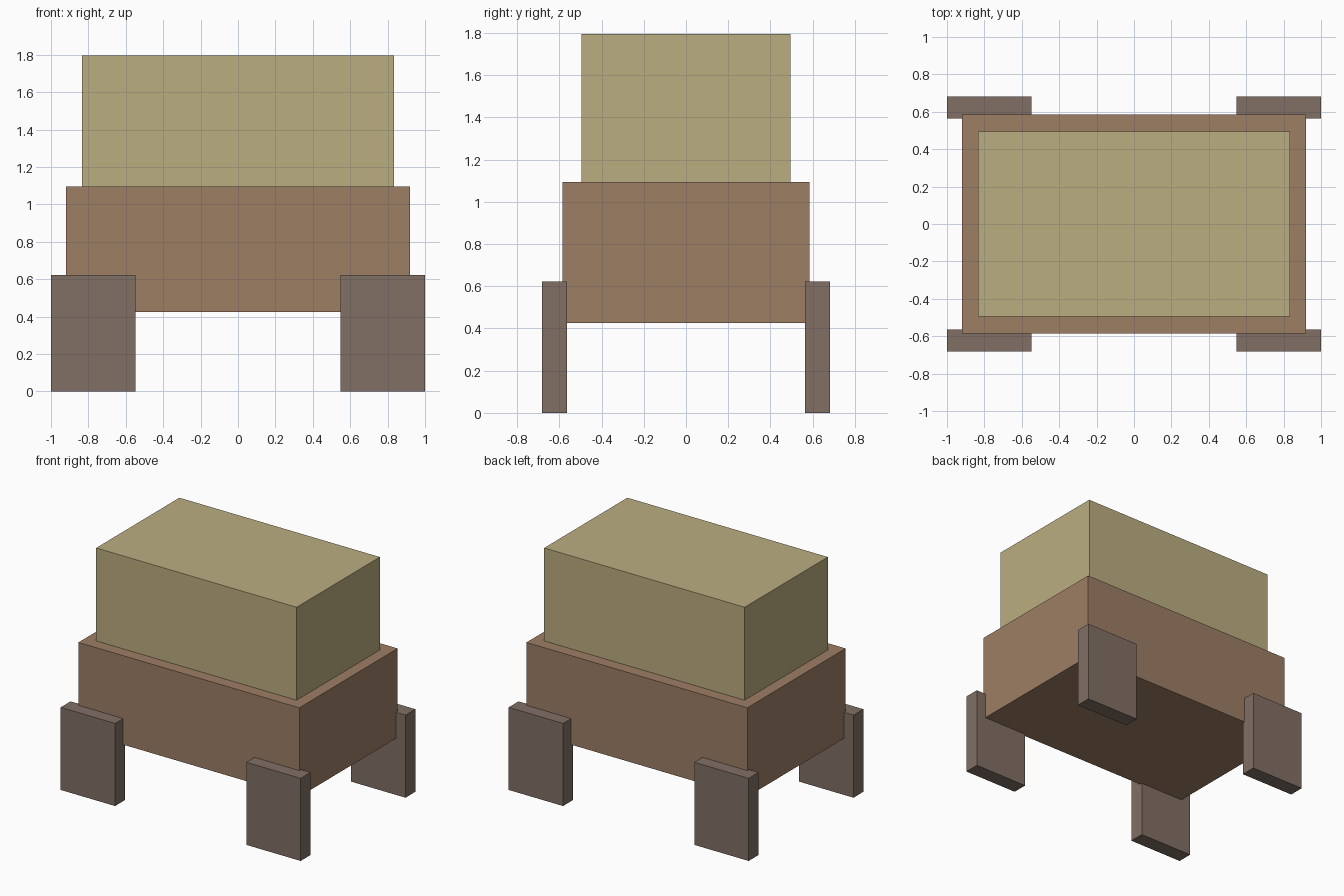
import bpy

if "Cube" in bpy.data.objects:
    bpy.data.objects.remove(bpy.data.objects["Cube"])


def material(name, color):
    mat = bpy.data.materials.new(name)
    mat.diffuse_color = (*color, 1)
    mat.use_nodes = True
    mat.node_tree.nodes["Principled BSDF"].inputs["Base Color"].default_value = mat.diffuse_color
    return mat


def box(name, low, high, mat):
    """Axis-aligned box between two corners."""
    bpy.ops.mesh.primitive_cube_add(size=1, location=[(a + b) / 2 for a, b in zip(low, high)])
    obj = bpy.context.object
    obj.name = name
    obj.scale = [b - a for a, b in zip(low, high)]
    bpy.ops.object.transform_apply(location=False, rotation=False, scale=True)
    obj.data.materials.append(mat)
    return obj


khaki = material("khaki", (0.50, 0.42, 0.22))
brown = material("brown", (0.34, 0.21, 0.13))
dark = material("dark_brown", (0.22, 0.16, 0.13))

# Main body and the block resting on it
box("lower_body", (-0.92, -0.585, 0.425), (0.92, 0.585, 1.095), brown)
box("upper_block", (-0.835, -0.495, 1.095), (0.835, 0.495, 1.795), khaki)

# Four leg slabs at the corners, lapping slightly into the body
for y_name, sy in (("front", -1), ("back", 1)):
    for x_name, sx in (("left", -1), ("right", 1)):
        xs = sorted((sx * 0.547, sx * 1.0))
        ys = sorted((sy * 0.565, sy * 0.682))
        box(f"{y_name}_{x_name}_leg", (xs[0], ys[0], 0), (xs[1], ys[1], 0.622), dark)
